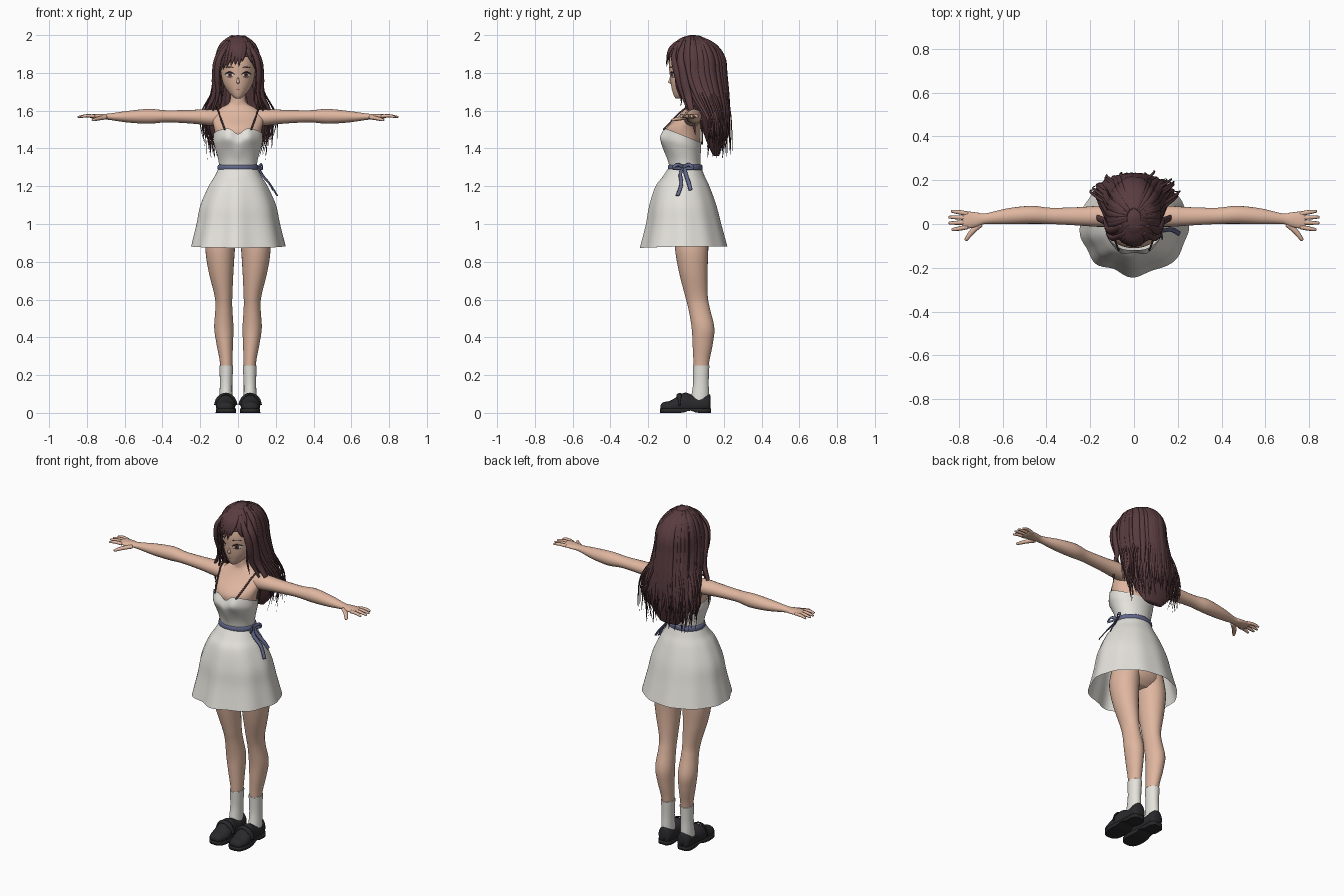
import bpy, bmesh, random
from math import sin, cos, pi, sqrt, exp, radians
from mathutils import Vector
from mathutils.bvhtree import BVHTree

random.seed(4)
if "Cube" in bpy.data.objects:
    bpy.data.objects.remove(bpy.data.objects["Cube"])


def material(name, r, g, b):
    m = bpy.data.materials.new(name)
    m.use_nodes = True
    m.diffuse_color = (r, g, b, 1)
    m.node_tree.nodes["Principled BSDF"].inputs["Base Color"].default_value = (r, g, b, 1)
    return m


SKIN = material("skin", .74, .47, .35)
HAIR = material("brown hair", .1, .045, .05)
CLOTH = material("off white cloth", .78, .76, .71)
RIBBON = material("slate blue ribbon", .12, .135, .25)
SHOE = material("black leather", .022, .022, .025)
EYE_WHITE = material("eye white", .8, .77, .75)
IRIS = material("brown iris", .2, .09, .07)
LINE = material("dark lash", .03, .015, .015)
LIP = material("muted lip", .5, .2, .17)


def smooth_rows(rows, steps):
    """Catmull-Rom interpolation through tuples of any length."""
    pts = [rows[0]] + list(rows) + [rows[-1]]
    out = []
    for p, q, r, s in zip(pts, pts[1:], pts[2:], pts[3:]):
        for k in range(steps):
            t = k / steps
            out.append(tuple(b + .5 * t * (c - a + t * (2*a - 5*b + 4*c - d + t * (3*(b - c) + d - a)))
                             for a, b, c, d in zip(p, q, r, s)))
    return out + [tuple(rows[-1])]


def bridge(bm, rings, closed=True):
    for a, b in zip(rings, rings[1:]):
        for i in range(len(a)):
            j = (i + 1) % len(a)
            bm.faces.new((a[i], a[j], b[j], b[i]))
    if closed:
        bm.faces.new(rings[0])
        bm.faces.new(rings[-1])


def finish(name, bm, mat, mirror=False):
    bmesh.ops.recalc_face_normals(bm, faces=bm.faces[:])
    me = bpy.data.meshes.new(name)
    bm.to_mesh(me)
    bm.free()
    me.materials.append(mat)
    me.shade_smooth()
    ob = bpy.data.objects.new(name, me)
    bpy.context.collection.objects.link(ob)
    if mirror:
        ob.modifiers.new("Mirror", 'MIRROR')
    return ob


def loft(name, rows, mat, axis='z', sides=32, steps=5, closed=True, mirror=False, warp=None, keep=None):
    """Rows are (position along axis, two centres, two half sizes)."""
    bm = bmesh.new()
    rings, path = [], smooth_rows(rows, steps)
    for n, (h, c1, c2, r1, r2) in enumerate(path):
        ring = []
        for i in range(sides):
            a = 2 * pi * i / sides
            u, v = c1 + r1 * cos(a), c2 + r2 * sin(a)
            p = {'x': (h, u, v), 'y': (u, h, v), 'z': (u, v, h)}[axis]
            p = warp(a, n / (len(path) - 1), Vector(p)) if warp else p
            ring.append(bm.verts.new(p))
        rings.append(ring)
    bridge(bm, rings, closed)
    if keep:
        gone = [f for f in bm.faces if not keep(f.calc_center_median())]
        bmesh.ops.delete(bm, geom=gone, context='FACES')
    return finish(name, bm, mat, mirror)


def hair_taper(s):
    return .5 + 1.6 * s if s < .3 else max(.03, .98 * (1 - ((s - .3) / .7) ** 2.2))


def strands(name, items, mat, taper=hair_taper, normal=None, mirror=False, sides=8):
    """Sweep flattened tapering tubes; each item is (path, half width, half thickness)."""
    bm = bmesh.new()
    for path, w, th in items:
        pts = [Vector(p) for p in smooth_rows(path, 5)]
        rings = []
        for i, p in enumerate(pts):
            tan = (pts[min(i + 1, len(pts) - 1)] - pts[max(i - 1, 0)]).normalized()
            out = Vector(normal) if normal else Vector((p.x, p.y - .05, .02))
            side = tan.cross(out).normalized()
            out = side.cross(tan)
            k = taper(i / (len(pts) - 1))
            rings.append([bm.verts.new(p + side * w * k * cos(2*pi*j/sides) + out * th * k * sin(2*pi*j/sides))
                          for j in range(sides)])
        bridge(bm, rings)
    return finish(name, bm, mat, mirror)


# Body
loft("torso", [(.88, 0, .03, .09, .05), (.93, 0, .03, .145, .09), (1.03, 0, .02, .15, .1), (1.3, 0, 0, .085, .07),
               (1.42, 0, -.01, .11, .085), (1.5, 0, -.015, .126, .093), (1.57, 0, .02, .135, .06),
               (1.615, 0, .035, .09, .042), (1.645, 0, .04, .045, .042), (1.72, 0, .035, .04, .04)], SKIN)
loft("arms", [(.09, .035, 1.56, .045, .045), (.16, .035, 1.565, .048, .043), (.25, .035, 1.568, .042, .036),
              (.38, .037, 1.57, .037, .032), (.47, .042, 1.57, .041, .039), (.58, .035, 1.568, .036, .031),
              (.68, .024, 1.568, .024, .017), (.72, .02, 1.569, .033, .014), (.77, .018, 1.57, .04, .011),
              (.785, .018, 1.57, .034, .007)], SKIN, axis='x', sides=20, mirror=True)
fingers = [([(.76, .018 + s * .024, 1.57), (.8, .018 + s * .03, 1.573), (.85 - .01 * s * s, .018 + s * .034, 1.566)],
            .0105, .009) for s in (-1.3, -.4, .4, 1.2)]
fingers.append(([(.7, .0, 1.565), (.74, -.035, 1.558), (.77, -.075, 1.55)], .013, .011))
strands("fingers", fingers, SKIN, taper=lambda s: 1 - .5 * s ** 3, normal=(0, 0, 1), mirror=True)
loft("legs", [(.97, .08, .03, .075, .085), (.87, .094, .03, .078, .088), (.75, .09, .038, .066, .076),
              (.62, .077, .055, .047, .06), (.55, .075, .07, .045, .057), (.45, .075, .09, .051, .06),
              (.36, .07, .088, .043, .053), (.25, .062, .08, .032, .04), (.1, .064, .078, .028, .035)],
     SKIN, mirror=True)

# Socks and shoes
loft("socks", [(.05, .064, .07, .036, .05), (.1, .064, .076, .034, .046), (.16, .063, .079, .033, .041),
               (.235, .062, .08, .036, .043), (.252, .062, .08, .037, .044)], CLOTH, mirror=True, steps=4)


def flat_bottom(a, t, p):
    p.z = max(p.z, .018)
    return p


loft("shoes", [(-.134, .066, .03, .018, .012), (-.12, .066, .03, .038, .026), (-.08, .066, .032, .05, .034),
               (-.03, .064, .042, .05, .055), (.0, .063, .045, .047, .062), (.04, .062, .045, .042, .05),
               (.1, .062, .05, .041, .05), (.122, .062, .05, .034, .05), (.13, .062, .05, .02, .04)],
     SHOE, axis='y', mirror=True, warp=flat_bottom)


def sole_shape(a, t, p):
    arch = .012 * exp(-((p.y - .02) / .025) ** 2)
    p.z = .022 if sin(a) > 0 else arch
    return p


loft("soles", [(y, .064, .01, w, .01) for y, w in
               ((-.137, .015), (-.12, .042), (-.07, .054), (0, .048), (.06, .043), (.11, .041), (.132, .022))],
     SHOE, axis='y', mirror=True, warp=sole_shape)
strands("shoe_straps", [([(.012, -.035, .04), (.03, -.036, .085), (.064, -.038, .1), (.1, -.036, .085),
                          (.116, -.035, .04)], .014, .004)], SHOE, taper=lambda s: 1, normal=(0, -.4, 1), mirror=True)


# Dress
def bodice_shape(a, t, p):
    front = max(0, -sin(a))
    cup = exp(-((abs(p.x) - .06) / .035) ** 2) * front
    top = 1.463 - .4 * p.y - .035 * exp(-(p.x / .03) ** 2) * (front > 0)
    p.y -= .018 * cup * exp(-((p.z - 1.455) / .045) ** 2)
    p.z = 1.29 + (p.z - 1.29) * (top - 1.29) / .22
    return p


loft("bodice", [(1.29, 0, -.004, .098, .082), (1.35, 0, -.01, .104, .087), (1.42, 0, -.022, .12, .1),
                (1.46, 0, -.025, .129, .105), (1.51, 0, -.02, .131, .099)], CLOTH, sides=72, closed=False,
     warp=bodice_shape)


def skirt_folds(a, t, p):
    front = max(0, -sin(a))
    k = 1 + t * (.045 * front * cos(8 * (a + pi / 2)) + .01 * cos(11 * a))
    return Vector((p.x * k, p.y * k, p.z - .008 * t * front))


skirt = loft("skirt", [(1.305, 0, -.004, .098, .083), (1.25, 0, -.012, .125, .112), (1.2, 0, -.018, .156, .142),
                       (1.1, 0, -.015, .2, .175), (1.0, 0, -.01, .221, .196), (.882, 0, -.008, .25, .226)],
             CLOTH, sides=112, closed=False, warp=skirt_folds)
loft("waist_ribbon", [(1.284, 0, -.004, .104, .088), (1.29, 0, -.004, .108, .092), (1.308, 0, -.004, .107, .091),
                      (1.314, 0, -.004, .101, .085)], RIBBON, sides=48, steps=2)
even = lambda s: 1
strands("ribbon_tails", [([(.108, -.02, 1.3), (.128, -.03, 1.26), (.17, -.025, 1.21), (.208, -.045, 1.15)], .011, .003),
                         ([(.108, -.01, 1.3), (.13, 0, 1.26), (.165, .015, 1.215), (.185, .025, 1.18)], .011, .003)],
        RIBBON, taper=even)
strands("ribbon_bow", [([(.108, -.015, 1.3), (.125, -.015 + s * .03, 1.315), (.128, -.015 + s * .05, 1.295),
                         (.108, -.015, 1.297)], .009, .003) for s in (-1, 1)], RIBBON, taper=even, normal=(1, 0, .3))
strands("shoulder_straps", [([(.07, -.12, 1.5), (.09, -.066, 1.555), (.107, -.012, 1.606), (.112, .035, 1.619),
                              (.108, .075, 1.59), (.09, .085, 1.5), (.08, .085, 1.42)], .005, .004)],
        HAIR, taper=even, mirror=True)

# Head
head = loft("head", [(1.664, 0, -.035, .012, .018), (1.675, 0, -.026, .028, .036), (1.7, 0, -.005, .052, .066),
                     (1.74, 0, .015, .077, .095), (1.79, 0, .025, .089, .111), (1.85, 0, .03, .093, .12),
                     (1.91, 0, .035, .083, .11), (1.95, 0, .04, .055, .075), (1.97, 0, .04, .015, .02)],
            SKIN, sides=48, steps=6)
loft("nose", [(1.742, 0, -.076, .004, .005), (1.75, 0, -.08, .009, .015), (1.765, 0, -.08, .006, .009),
              (1.79, 0, -.078, .004, .004)], SKIN, sides=12)
tree = BVHTree.FromPolygons([v.co for v in head.data.vertices], [p.vertices[:] for p in head.data.polygons])


def on_face(x, z, lift):
    return tree.ray_cast(Vector((x, -1, z)), Vector((0, 1, 0)))[0] - Vector((0, lift, 0))


def decal(name, x, z, rx, rz, mat, lift, mirror=True):
    """Thin oval plate that follows the face."""
    bm = bmesh.new()
    rings = [[bm.verts.new(on_face(x + rx * k * cos(2*pi*i/20), z + rz * k * sin(2*pi*i/20), lift))
              for i in range(20)] for k in (.1, .4, .7, 1)]
    bridge(bm, rings, closed=False)
    bm.faces.new(rings[0])
    finish(name, bm, mat, mirror)


decal("eye_whites", .044, 1.789, .021, .012, EYE_WHITE, .0015)
decal("irises", .043, 1.789, .011, .0125, IRIS, .0025)
decal("pupils", .043, 1.79, .005, .007, LINE, .0035)
decal("mouth", 0, 1.712, .011, .003, LIP, .0015, mirror=False)


def face_line(name, x, z, half, rise, w):
    path = [on_face(x + half * s, z + rise * (1 - s * s), .003)[:] for s in (-1, -.5, 0, .5, 1)]
    strands(name, [(path, w, .0015)], LINE, taper=lambda s: .4 + .6 * sin(pi * s), normal=(0, -1, 0), mirror=True)


face_line("upper_lashes", .045, 1.792, .025, .011, .004)
face_line("lower_lashes", .045, 1.781, .017, -.004, .0012)
face_line("eyebrows", .045, 1.826, .022, .006, .0025)

# Hair cap and back mass, open around the face
CAP = [(2.0, 0, .03, .006, .008), (1.985, 0, .033, .05, .06), (1.95, 0, .04, .085, .108), (1.9, 0, .045, .105, .14),
       (1.85, 0, .05, .113, .153), (1.79, 0, .055, .118, .15), (1.7, 0, .085, .13, .13), (1.6, 0, .13, .155, .095),
       (1.5, 0, .15, .15, .065), (1.42, 0, .155, .11, .04), (1.36, 0, .16, .06, .015)]
loft("hair_mass", CAP, HAIR, sides=64, steps=6,
     keep=lambda c: c.z > 1.885 or c.y > -.02 + max(0, 1.8 - c.z) * .35)
FINE = smooth_rows(CAP, 10)


def on_cap(a, z, k=1.02):
    _, _, cy, rx, ry = min(FINE, key=lambda r: abs(r[0] - z))
    return (k * rx * cos(a), cy + k * ry * sin(a), z)


# Long locks falling round the sides and back
locks = []
for i in range(46):
    a = radians(-22 + 224 * (i + .5) / 46)
    k, end = random.uniform(.98, 1.06), random.uniform(1.34, 1.46)
    drift = random.uniform(-.12, .12)
    path = [on_cap(a + drift * max(0, 1.8 - z), z, k) for z in (1.993, 1.95, 1.88, 1.79, 1.68, 1.58)]
    spread = random.uniform(.98, 1.22)
    x, y, _ = on_cap(a, 1.52, spread)
    path += [(x, y, 1.5), (x * random.uniform(.75, 1), y + random.uniform(-.02, .01), end)]
    locks.append((path, random.uniform(.016, .026), .008))
strands("long_locks", locks, HAIR)
wisps = []
for i in range(24):
    a = radians(random.uniform(-10, 190))
    x, y, _ = on_cap(a, 1.58, random.uniform(1.05, 1.3))
    wisps.append(([on_cap(a, 1.8), on_cap(a, 1.7, 1.06), (x, y, 1.57),
                   (x * random.uniform(.8, 1.05), y + .01, random.uniform(1.32, 1.45))], .007, .004))
strands("loose_wisps", wisps, HAIR)

# Face framing locks
strands("side_locks", [([(.04, -.04, 1.965), (.093, -.065, 1.89), (.112, -.05, 1.8), (.106, -.025, 1.71),
                         (.118, .0, 1.64), (.15, .02, 1.56)], .02, .012),
                       ([(.05, -.01, 1.97), (.108, -.03, 1.88), (.122, -.015, 1.78), (.13, .01, 1.68),
                         (.17, .03, 1.59), (.185, .05, 1.47)], .026, .014),
                       ([(.1, -.055, 1.82), (.094, -.05, 1.73), (.085, -.025, 1.66), (.1, -.03, 1.62)], .006, .004)],
        HAIR, mirror=True)

# Swept fringe with a gap beside the parting
fringe = []
for root, tip, low in ((-.03, -.098, 1.79), (-.02, -.08, 1.815), (-.01, -.06, 1.83), (0, -.038, 1.838),
                       (.01, -.015, 1.842), (.02, .004, 1.835), (.03, .022, 1.86), (.04, .075, 1.85),
                       (.045, .09, 1.82), (.05, .1, 1.78)):
    path = [(root * .6, -.01, 1.988)]
    for z, s in ((1.945, .25), (1.9, .55), (low, 1)):
        x = root + (tip - root) * s
        _, _, cy, rx, ry = min(FINE, key=lambda r: abs(r[0] - z))
        path.append((x, cy - 1.01 * ry * sqrt(max(.1, 1 - (x / rx) ** 2)), z))
    fringe.append((path, .02, .007))
strands("fringe", fringe, HAIR)
